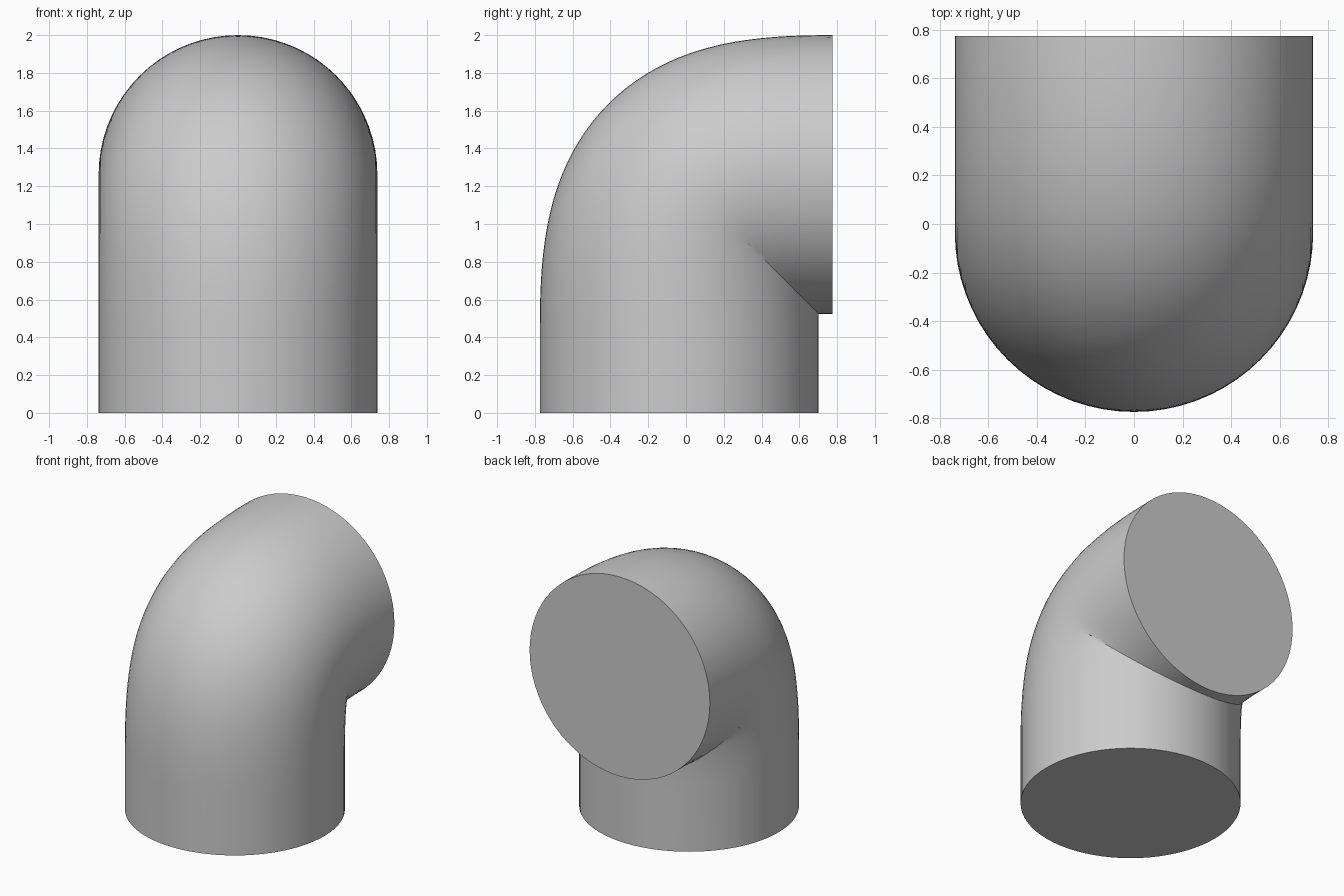
import bpy, bmesh
from math import cos, sin, pi
from mathutils import Vector

cube = bpy.data.objects.get("Cube")
if cube:
    bpy.data.objects.remove(cube, do_unlink=True)

RADIUS = 0.738
SIDES, STEPS = 72, 24
BASE_Y, TOP_Z, END_Y = -0.036, 1.262, 0.775
LEG = END_Y - BASE_Y          # length of each arm of the bend
MITRE = BASE_Y + TOP_Z        # mirror plane: y + z = MITRE

# Centre line of the bend, a cubic curve between the two arms
p0 = Vector((0, BASE_Y, TOP_Z - LEG))
p1 = Vector((0, BASE_Y, TOP_Z - 0.15 * LEG))
p2 = Vector((0, BASE_Y + 0.15 * LEG, TOP_Z))
p3 = Vector((0, END_Y, TOP_Z))


def bend(t):
    s = 1 - t
    point = p0 * s**3 + p1 * 3*s*s*t + p2 * 3*s*t*t + p3 * t**3
    tangent = (p1 - p0) * s*s + (p2 - p1) * 2*s*t + (p3 - p2) * t*t
    return point, tangent.normalized()


def add_ring(bm, centre, tangent):
    side = Vector((0, tangent.z, -tangent.y))
    ring = []
    for i in range(SIDES):
        a = 2 * pi * i / SIDES
        ring.append(bm.verts.new(centre + Vector((RADIUS * cos(a), 0, 0)) + side * RADIUS * sin(a)))
    return ring


def cut(bm, point, normal):
    geom = bm.verts[:] + bm.edges[:] + bm.faces[:]
    return bmesh.ops.bisect_plane(bm, geom=geom, dist=1e-5, plane_co=point,
                                  plane_no=normal, clear_outer=True)


# Sweep the lower half of the pipe, closed at the base
bm = bmesh.new()
rings = [add_ring(bm, Vector((0, BASE_Y, 0)), Vector((0, 0, 1)))]
for k in range(STEPS + 1):
    rings.append(add_ring(bm, *bend(0.5 * k / STEPS)))
for low, high in zip(rings, rings[1:]):
    for i in range(SIDES):
        j = (i + 1) % SIDES
        bm.faces.new((low[i], low[j], high[j], high[i]))

# Trim at the mitre plane, then mirror across it for the upper half
cut(bm, (0, BASE_Y, TOP_Z), (0, 1, 1))
bmesh.ops.delete(bm, geom=[e for e in bm.edges if not e.link_faces], context='EDGES')
bmesh.ops.delete(bm, geom=[v for v in bm.verts if not v.link_faces], context='VERTS')
copy = bmesh.ops.duplicate(bm, geom=bm.verts[:] + bm.edges[:] + bm.faces[:])["geom"]
for v in copy:
    if isinstance(v, bmesh.types.BMVert):
        v.co.y, v.co.z = MITRE - v.co.z, MITRE - v.co.y
bmesh.ops.reverse_faces(bm, faces=[f for f in copy if isinstance(f, bmesh.types.BMFace)])
bmesh.ops.remove_doubles(bm, verts=bm.verts[:], dist=0.0005)

# Shorten the upper arm and close both ends
cut(bm, (0, END_Y, 0), (0, 1, 0))
for axis, level in ((1, END_Y), (2, 0.0)):
    rim = [e for e in bm.edges if len(e.link_faces) == 1
           and all(abs(v.co[axis] - level) < 0.001 for v in e.verts)]
    bmesh.ops.contextual_create(bm, geom=rim)
bmesh.ops.recalc_face_normals(bm, faces=bm.faces[:])

mesh = bpy.data.meshes.new("pipe_elbow")
bm.to_mesh(mesh)
bm.free()
elbow = bpy.data.objects.new("pipe_elbow", mesh)
bpy.context.collection.objects.link(elbow)

# Plain grey finish
grey = bpy.data.materials.new("plain_grey")
grey.use_nodes = True
colour = (0.6, 0.6, 0.6, 1)
grey.diffuse_color = colour
grey.node_tree.nodes["Principled BSDF"].inputs["Base Color"].default_value = colour
mesh.materials.append(grey)

bpy.ops.object.select_all(action='DESELECT')
elbow.select_set(True)
bpy.context.view_layer.objects.active = elbow
bpy.ops.object.shade_smooth_by_angle(angle=pi / 6)
